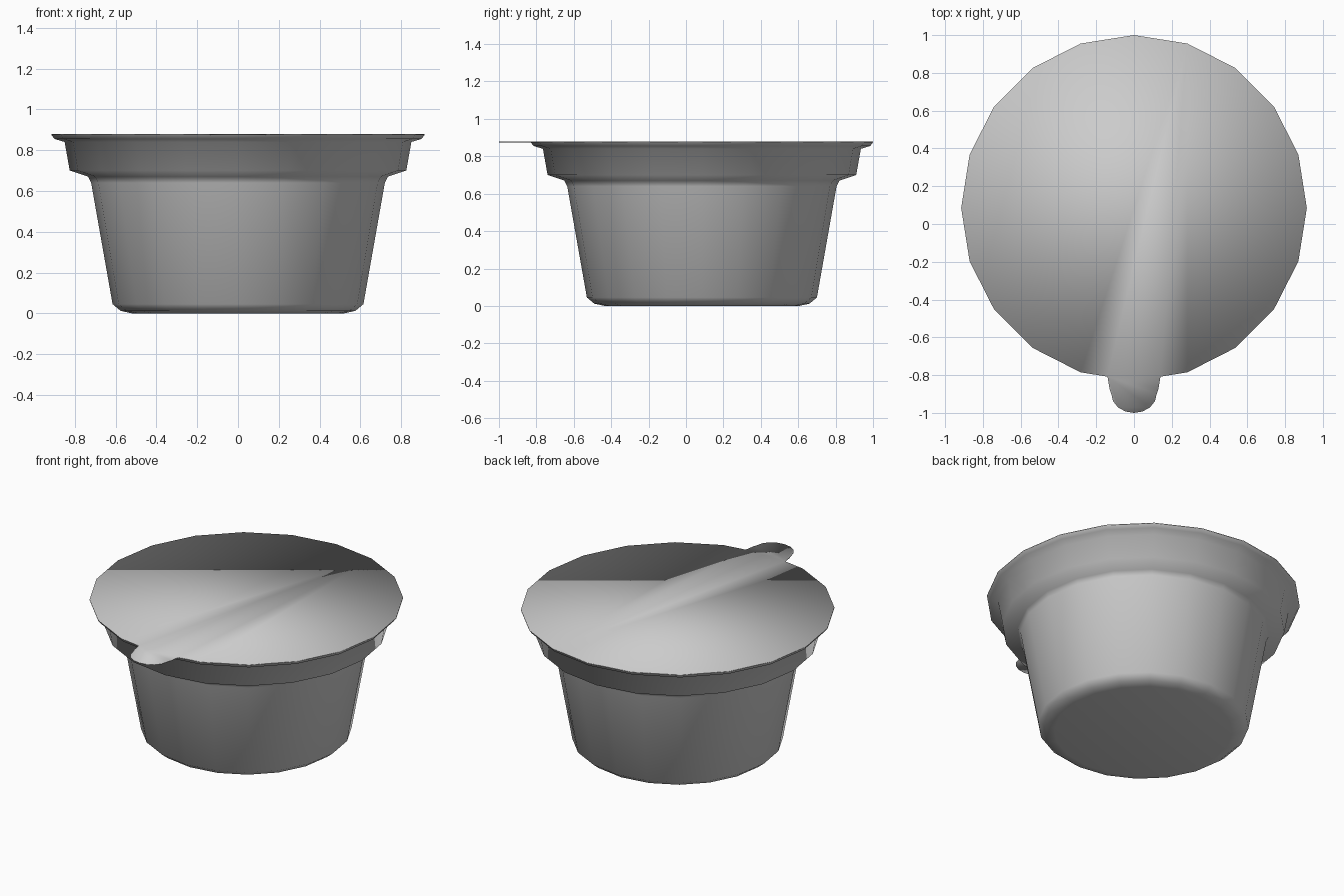
import bpy, bmesh
from math import sin, cos, pi, tau

SIDES = 20
CENTRE_Y = 0.085
RIM = 0.915
TOP = 0.88

cube = bpy.data.objects.get("Cube")
if cube:
    bpy.data.objects.remove(cube, do_unlink=True)

grey = bpy.data.materials.new("plain grey")
grey.use_nodes = True
colour = (0.6, 0.6, 0.6, 1)
grey.diffuse_color = colour
grey.node_tree.nodes["Principled BSDF"].inputs["Base Color"].default_value = colour


def finish(name, bm):
    bmesh.ops.recalc_face_normals(bm, faces=bm.faces)
    mesh = bpy.data.meshes.new(name)
    bm.to_mesh(mesh)
    bm.free()
    mesh.materials.append(grey)
    mesh.shade_smooth()
    obj = bpy.data.objects.new(name, mesh)
    bpy.context.collection.objects.link(obj)
    return obj


def rim_point(i, r):
    a = pi / 2 - tau * i / SIDES
    return r * cos(a), CENTRE_Y + r * sin(a)


# Cup: stepped, tapered wall with a flanged lip and a closed base
profile = [(0.52, 0), (0.575, 0.012), (0.615, 0.045), (0.72, 0.64),
           (0.735, 0.67), (0.825, 0.70), (0.85, 0.84), (0.90, 0.855),
           (RIM, 0.875)]
bm = bmesh.new()
rings = [[bm.verts.new((*rim_point(i, r), z)) for i in range(SIDES)]
         for r, z in profile]
bm.faces.new(rings[0])
for low, high in zip(rings, rings[1:]):
    for i in range(SIDES):
        j = (i + 1) % SIDES
        bm.faces.new((low[i], low[j], high[j], high[i]))
finish("cup", bm)

# Lid: thin foil sheet whose outline includes the rounded pull tab
half = SIDES // 2
tab = [(0.14, -0.808), (0.13, -0.87)]
tab += [(0.12 * cos(t * pi / 8), -0.90 - 0.10 * sin(t * pi / 8)) for t in range(9)]
tab += [(-x, y) for x, y in reversed(tab[:2])]
outline = [rim_point(i, RIM) for i in range(1, half)] + tab
outline += [rim_point(i, RIM) for i in range(half + 1, SIDES + 1)]

bm = bmesh.new()
upper = [bm.verts.new((x, y, TOP)) for x, y in outline]
lower = [bm.verts.new((x, y, TOP - 0.005)) for x, y in outline]
count = len(outline)
for sheet in (upper, lower):
    root, tip = half - 1, half + len(tab) - 2
    bm.faces.new(sheet[root:tip + 1])
    # Fan the round sheet from one rim corner
    body = sheet[:root + 1] + sheet[tip:]
    for a, b in zip(body[1:], body[2:]):
        bm.faces.new((body[0], a, b))
for i in range(count):
    j = (i + 1) % count
    bm.faces.new((upper[i], upper[j], lower[j], lower[i]))
finish("lid_with_tab", bm)
